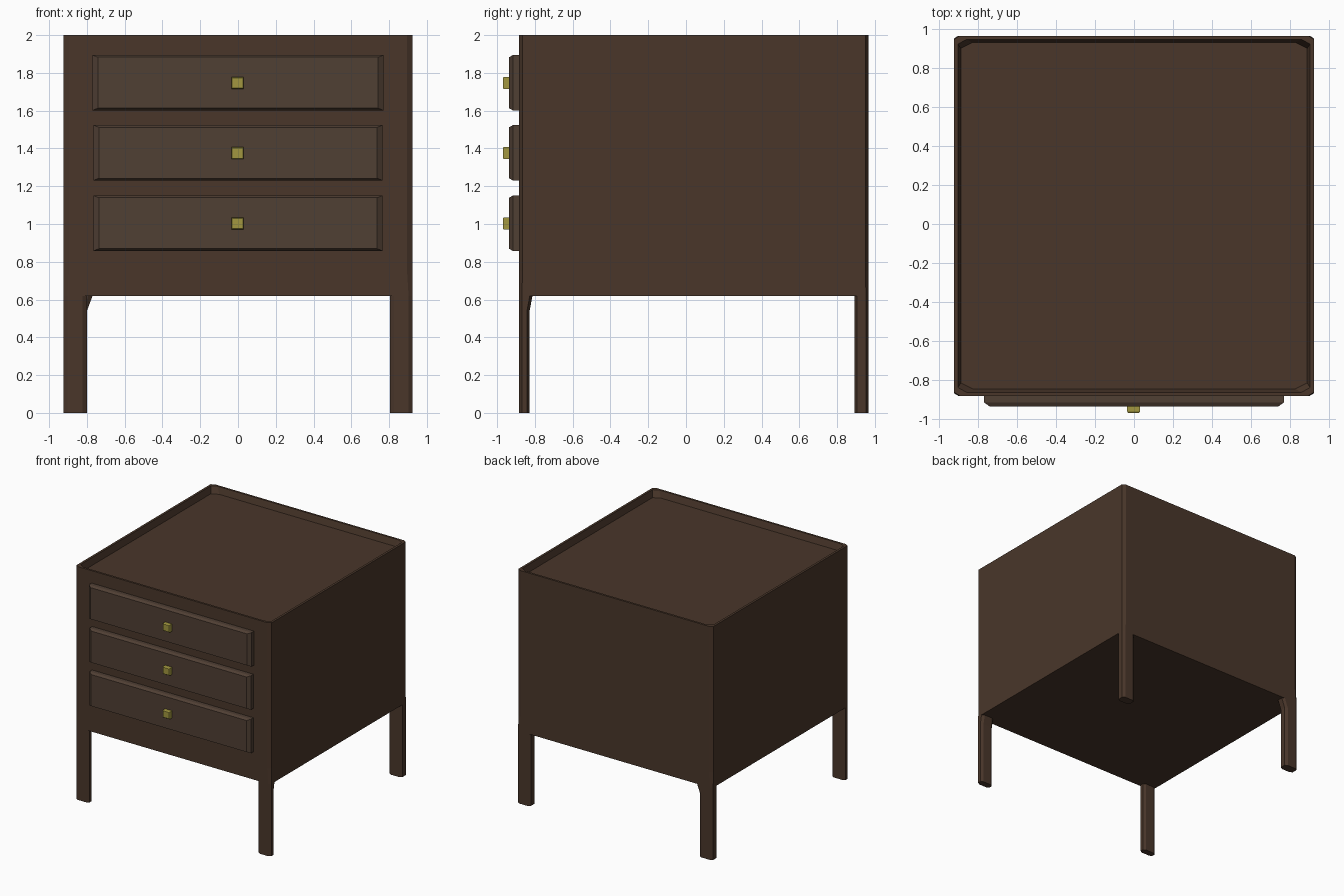
import bpy, bmesh

if "Cube" in bpy.data.objects:
    bpy.data.objects.remove(bpy.data.objects["Cube"])


def material(name, rgb):
    m = bpy.data.materials.new(name)
    m.diffuse_color = (*rgb, 1)
    m.use_nodes = True
    m.node_tree.nodes["Principled BSDF"].inputs["Base Color"].default_value = m.diffuse_color
    return m


WOOD = material("dark_wood", (0.067, 0.037, 0.023))
FRONT = material("drawer_wood", (0.080, 0.050, 0.034))
BRASS = material("brass", (0.36, 0.31, 0.05))


def octagon(x0, x1, y0, y1, cx, cy):
    """Rectangle with cut corners, counter-clockwise."""
    return [(x0 + cx, y0), (x1 - cx, y0), (x1, y0 + cy), (x1, y1 - cy),
            (x1 - cx, y1), (x0 + cx, y1), (x0, y1 - cy), (x0, y0 + cy)]


def loft(name, rings, mat):
    """Skin a stack of (profile, z) rings and cap both ends."""
    bm = bmesh.new()
    loops = [[bm.verts.new((x, y, z)) for x, y in prof] for prof, z in rings]
    for a, b in zip(loops, loops[1:]):
        n = len(a)
        for i in range(n):
            bm.faces.new((a[i], a[(i + 1) % n], b[(i + 1) % n], b[i]))
    bm.faces.new(loops[0][::-1])
    bm.faces.new(loops[-1])
    bmesh.ops.recalc_face_normals(bm, faces=bm.faces)
    me = bpy.data.meshes.new(name)
    bm.to_mesh(me)
    bm.free()
    me.materials.append(mat)
    ob = bpy.data.objects.new(name, me)
    bpy.context.collection.objects.link(ob)
    return ob


def block(name, x, y, z, inset, mat):
    """Panel facing -y: straight sides, then a chamfered front face."""
    bm = bmesh.new()
    (x0, x1), (y0, y1), (z0, z1), (ix, iy, iz) = x, y, z, inset
    loops = []
    for yy, dx, dz in ((y1, 0, 0), (y0 + iy, 0, 0), (y0, ix, iz)):
        loops.append([bm.verts.new((a, yy, c)) for a, c in
                      ((x0 + dx, z0 + dz), (x1 - dx, z0 + dz), (x1 - dx, z1 - dz), (x0 + dx, z1 - dz))])
    for a, b in zip(loops, loops[1:]):
        for i in range(4):
            bm.faces.new((a[i], a[(i + 1) % 4], b[(i + 1) % 4], b[i]))
    bm.faces.new(loops[0])
    bm.faces.new(loops[-1])
    bmesh.ops.recalc_face_normals(bm, faces=bm.faces)
    me = bpy.data.meshes.new(name)
    bm.to_mesh(me)
    bm.free()
    me.materials.append(mat)
    bpy.context.collection.objects.link(bpy.data.objects.new(name, me))


# Cabinet with a shallow tray top
X, Y0, Y1 = 0.925, -0.883, 0.967
outer = octagon(-X, X, Y0, Y1, 0.03, 0.018)
rim = octagon(-0.905, 0.905, -0.865, 0.949, 0.045, 0.025)
tray = octagon(-0.89, 0.89, -0.847, 0.932, 0.06, 0.03)
loft("cabinet", [(outer, 0.62), (outer, 2.0), (rim, 2.0), (tray, 1.945)], WOOD)

# Legs: (name, x range, y range, bracket growth toward x and y)
legs = [
    ("front_left_leg", (-X, -0.80), (Y0, -0.828), 0, 0),
    ("front_right_leg", (0.805, X), (Y0, -0.828), 0, 0.015),
    ("back_left_leg", (-X, -0.80), (0.892, Y1), 0.03, 0),
    ("back_right_leg", (0.805, X), (0.892, Y1), 0, 0),
]
for name, (x0, x1), (y0, y1), gx, gy in legs:
    foot = octagon(x0, x1, y0, y1, 0.022, 0.014)
    head = octagon(x0, x1 + gx, y0, y1 + gy, 0.022, 0.014)
    top = octagon(x0, x1 + gx, y0, y1 + gy, 0.03, 0.018)
    loft(name, [(foot, 0), (foot, 0.54), (head, 0.62), (top, 0.75)], WOOD)

# Drawer fronts and square knobs
for i, (zc, half) in enumerate(((1.748, 0.77), (1.377, 0.765), (1.004, 0.765))):
    block(f"drawer_{i + 1}", (-half, half), (-0.937, Y0 + 0.01),
          (zc - 0.146, zc + 0.146), (0.028, 0.02, 0.011), FRONT)
    block(f"knob_{i + 1}", (-0.035, 0.03), (-0.97, -0.93),
          (zc - 0.033, zc + 0.03), (0.004, 0.006, 0.004), BRASS)
